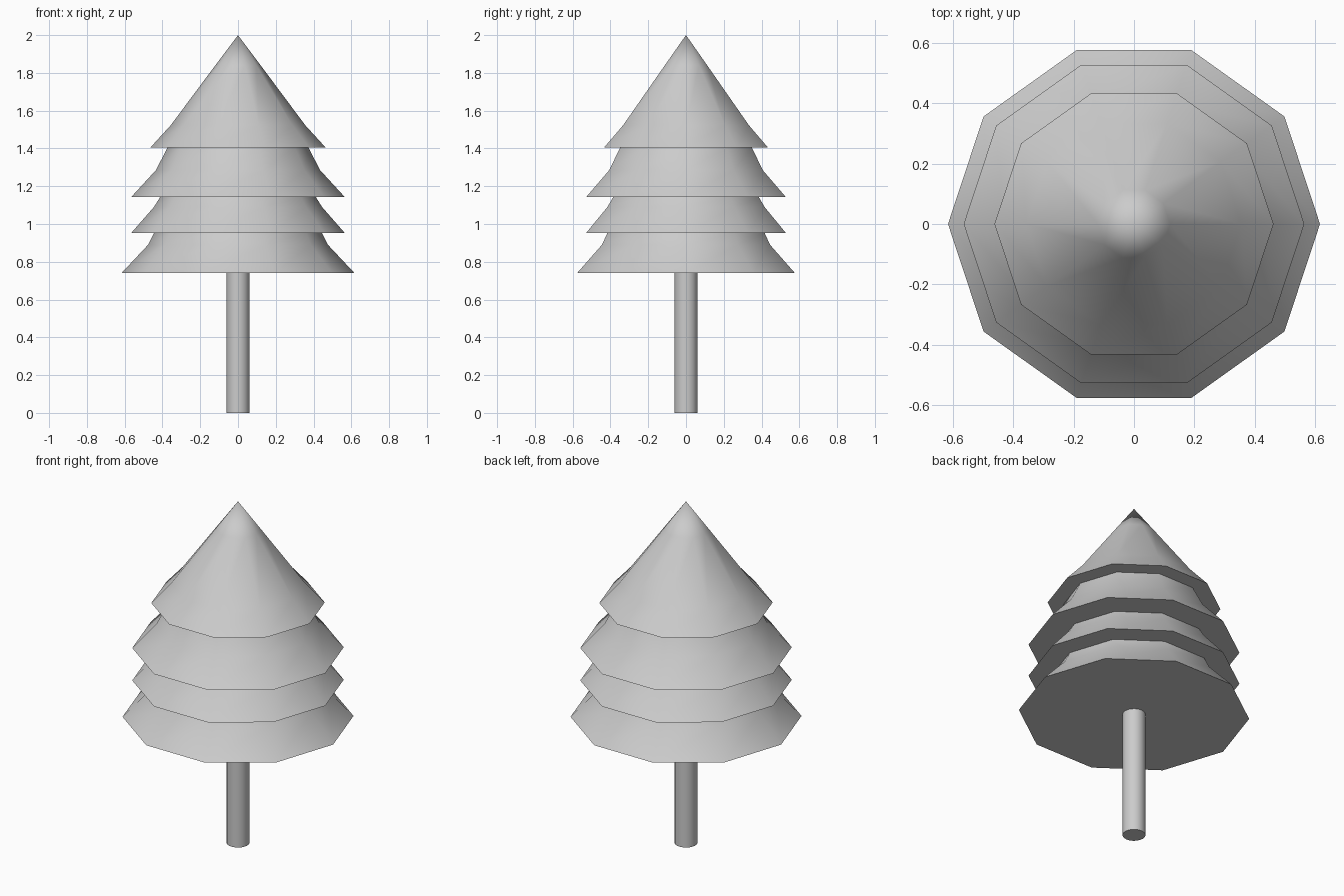
import bpy, bmesh, math

if "Cube" in bpy.data.objects:
    bpy.data.objects.remove(bpy.data.objects["Cube"])


def lathe(name, profile, sides, y_scale=1.0, angle=40):
    """Revolve (radius, z) points listed bottom to top; ends are closed."""
    bm = bmesh.new()
    rings = []
    for r, z in profile:
        if r == 0:
            rings.append([bm.verts.new((0, 0, z))])
        else:
            rings.append([bm.verts.new((r * math.cos(2 * math.pi * i / sides),
                                        r * y_scale * math.sin(2 * math.pi * i / sides), z))
                          for i in range(sides)])
    for a, b in zip(rings, rings[1:]):
        for i in range(sides):
            j = (i + 1) % sides
            if len(b) == 1:
                bm.faces.new((a[i], a[j], b[0]))
            else:
                bm.faces.new((a[i], a[j], b[j], b[i]))
    for end in (rings[0], rings[-1]):
        if len(end) > 1:
            bm.faces.new(end)
    bmesh.ops.recalc_face_normals(bm, faces=bm.faces)
    mesh = bpy.data.meshes.new(name)
    bm.to_mesh(mesh)
    bm.free()
    obj = bpy.data.objects.new(name, mesh)
    bpy.context.collection.objects.link(obj)
    bpy.ops.object.select_all(action='DESELECT')
    obj.select_set(True)
    bpy.context.view_layer.objects.active = obj
    bpy.ops.object.shade_smooth_by_angle(angle=math.radians(angle))
    return obj


# Foliage: four flared ten-sided tiers with flat undersides
foliage_profile = [
    (0.617, 0.74), (0.476, 0.89), (0.445, 0.953),
    (0.565, 0.953), (0.445, 1.09), (0.412, 1.143),
    (0.565, 1.143), (0.435, 1.285), (0.372, 1.406),
    (0.463, 1.406), (0.356, 1.523), (0.12, 1.84), (0, 2.0),
]
lathe("foliage", foliage_profile, 10, y_scale=0.983)

# Trunk: plain round post set into the lowest tier
lathe("trunk", [(0.061, 0.0), (0.061, 0.78)], 20)
